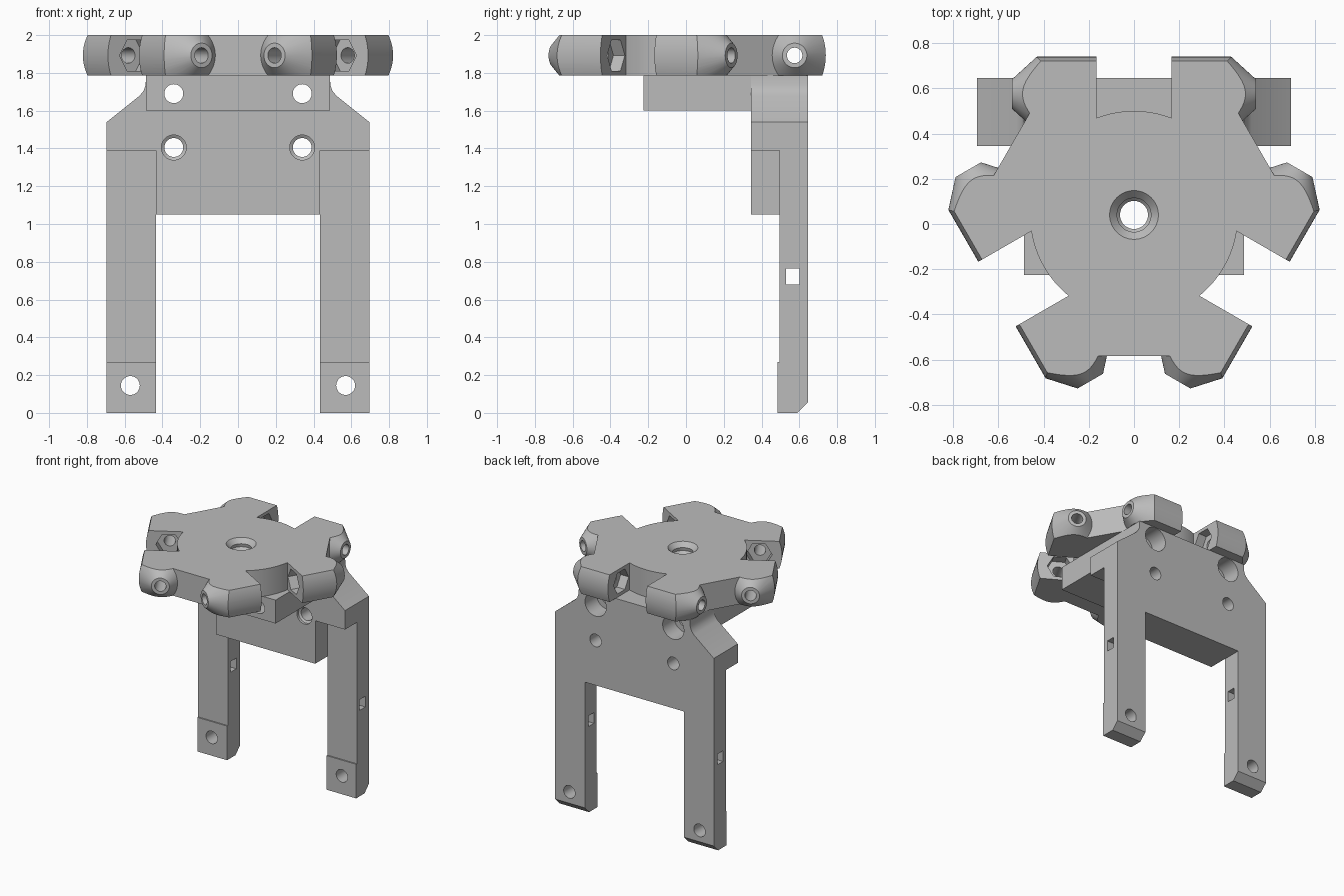
import bpy
import bmesh
from math import sin, cos, pi, asin, radians
from mathutils import Matrix

cube = bpy.data.objects.get("Cube")
if cube:
    bpy.data.objects.remove(cube, do_unlink=True)

grey = bpy.data.materials.new("plain grey")
grey.use_nodes = True
grey.diffuse_color = (0.5, 0.5, 0.5, 1)
grey.node_tree.nodes["Principled BSDF"].inputs["Base Color"].default_value = (0.5, 0.5, 0.5, 1)


def place(axis, u, v, w):
    """Point with w measured along the axis and u, v across it."""
    return {"X": (w, u, v), "Y": (u, w, v), "Z": (u, v, w)}[axis]


def to_object(name, bm):
    bmesh.ops.recalc_face_normals(bm, faces=bm.faces)
    mesh = bpy.data.meshes.new(name)
    bm.to_mesh(mesh)
    bm.free()
    obj = bpy.data.objects.new(name, mesh)
    bpy.context.collection.objects.link(obj)
    return obj


def stack(name, rings):
    """Solid skinned over a list of point rings."""
    bm = bmesh.new()
    loops = [[bm.verts.new(p) for p in ring] for ring in rings]
    n = len(loops[0])
    for a, b in zip(loops, loops[1:]):
        for i in range(n):
            j = (i + 1) % n
            bm.faces.new((a[i], a[j], b[j], b[i]))
    bm.faces.new(loops[0])
    bm.faces.new(loops[-1])
    return to_object(name, bm)


def prism(name, points, axis, lo, hi):
    return stack(name, [[place(axis, u, v, w) for u, v in points] for w in (lo, hi)])


def turned(name, profile, axis, cu, cv, sides=48):
    """Solid of revolution; profile holds (radius, position along axis)."""
    turn = [2 * pi * i / sides for i in range(sides)]
    return stack(name, [[place(axis, cu + r * cos(t), cv + r * sin(t), w) for t in turn]
                        for r, w in profile])


def combine(target, other, operation):
    mod = target.modifiers.new("combine", "BOOLEAN")
    mod.operation = operation
    mod.solver = "EXACT"
    mod.object = other
    deps = bpy.context.evaluated_depsgraph_get()
    mesh = bpy.data.meshes.new_from_object(target.evaluated_get(deps))
    target.modifiers.clear()
    target.data = mesh
    bpy.data.objects.remove(other, do_unlink=True)


def cut(target, other):
    combine(target, other, "DIFFERENCE")


def join(target, other):
    combine(target, other, "UNION")


def spun(obj, k):
    obj.data.transform(Matrix.Rotation(k * 2 * pi / 3, 4, "Z"))
    return obj


def bore(cy):
    """Threaded centre hole with a countersunk mouth."""
    profile = [(0.062, 1.5), (0.062, 1.72)]
    for i in range(6):
        z = 1.73 + i * 0.038
        profile += [(0.062, z), (0.08, z + 0.019)]
    profile += [(0.075, 1.965), (0.108, 2.0), (0.108, 2.1)]
    return turned("bore", profile, "Z", 0, cy)


BOTTOM, TOP = 1.785, 2.0
MID, HALF = (BOTTOM + TOP) / 2, (TOP - BOTTOM) / 2
SLOT, AXLE, REACH = 0.165, 0.535, 0.70

# Hub plate: three-sided outline with a round-bottomed slot at each corner
core = 0.46
a = asin(SLOT / core)
sector = [(0.433, 0.5), (SLOT, 0.5)]
sector += [(core * sin(t), core * cos(t)) for t in [a - 2 * a * i / 16 for i in range(17)]]
sector += [(-SLOT, 0.5), (-0.433, 0.5)]
outline = []
for k in range(3):
    c, s = cos(k * 2 * pi / 3), sin(k * 2 * pi / 3)
    outline += [(x * c - y * s, x * s + y * c) for x, y in sector]
hub = prism("hub_plate", outline, "Z", BOTTOM, TOP)

# Axle lugs: bars with a bulged outer face and coned ends, in three pairs
bulge = 0.3125
b = asin(HALF / bulge)
section = [(0.3, BOTTOM)]
section += [(REACH - bulge + bulge * cos(t), MID + bulge * sin(t))
            for t in [-b + 2 * b * i / 10 for i in range(11)]]
section += [(0.3, TOP)]
for k in range(3):
    for side in (-1, 1):
        lug = prism("lug", section, "X", side * SLOT, side * 0.54)
        cone = turned("cone", [(0.42, side * 0.15), (0.065, side * 0.54)],
                      "X", AXLE, MID, 64)
        combine(lug, cone, "INTERSECT")
        join(hub, spun(lug, k))

# Axle holes and hexagonal nut pockets
for k in range(3):
    cut(hub, spun(turned("axle", [(0.041, -0.7), (0.041, 0.7)], "X", AXLE, MID, 32), k))
    for side in (-1, 1):
        pocket = turned("pocket", [(0.094, side * 0.155), (0.094, side * 0.235)],
                        "X", AXLE, MID, 6)
        cut(hub, spun(pocket, k))
cut(hub, bore(0))
hub.data.transform(Matrix.Translation((0, 0.04, 0)))

# Bracket wall with shoulders
FRONT, BACK = 0.345, 0.645
half = [(0.435, 1.05), (0.435, 1.39), (0.695, 1.39), (0.695, 1.54),
        (0.52, 1.68), (0.5, 1.705), (0.489, 1.735), (0.487, BOTTOM)]
bracket = prism("bracket", half + [(-x, z) for x, z in reversed(half)], "Y", FRONT, BACK)

# Block carrying the hub
ledge = [(-0.225, 1.6), (0.4, 1.6), (0.4, BOTTOM), (-0.225, BOTTOM)]
join(bracket, prism("block", ledge, "X", -0.487, 0.487))

# Legs with a thicker foot and a bevelled heel
leg = [(0.495, 1.5), (0.495, 0.27), (0.485, 0.27), (0.485, 0),
       (0.59, 0), (BACK, 0.055), (BACK, 1.5)]
for side in (-1, 1):
    join(bracket, prism("leg", leg, "X", side * 0.435, side * 0.695))

# Side windows through both legs
window = [(0.53, 0.68), (0.6, 0.68), (0.6, 0.765), (0.53, 0.765)]
cut(bracket, prism("window", window, "X", -0.8, 0.8))

# Screw holes
for side in (-1, 1):
    x = side * 0.34
    foot = [(0.05, 0.3), (0.05, 0.8)]
    upper = [(0.05, -0.4), (0.05, 0.5), (0.093, 0.5), (0.093, 0.8)]
    lower = [(0.066, 0.2), (0.066, FRONT + 0.02), (0.05, FRONT + 0.03), (0.05, 0.8)]
    cut(bracket, turned("foot_hole", foot, "Y", side * 0.57, 0.145, 32))
    cut(bracket, turned("upper_hole", upper, "Y", x, 1.69, 40))
    cut(bracket, turned("lower_hole", lower, "Y", x, 1.405, 40))
cut(bracket, bore(0.04))

# Finish
for obj in (hub, bracket):
    obj.data.materials.clear()
    obj.data.materials.append(grey)
    bpy.ops.object.select_all(action="DESELECT")
    obj.select_set(True)
    bpy.context.view_layer.objects.active = obj
    bpy.ops.object.shade_smooth_by_angle(angle=radians(28))
